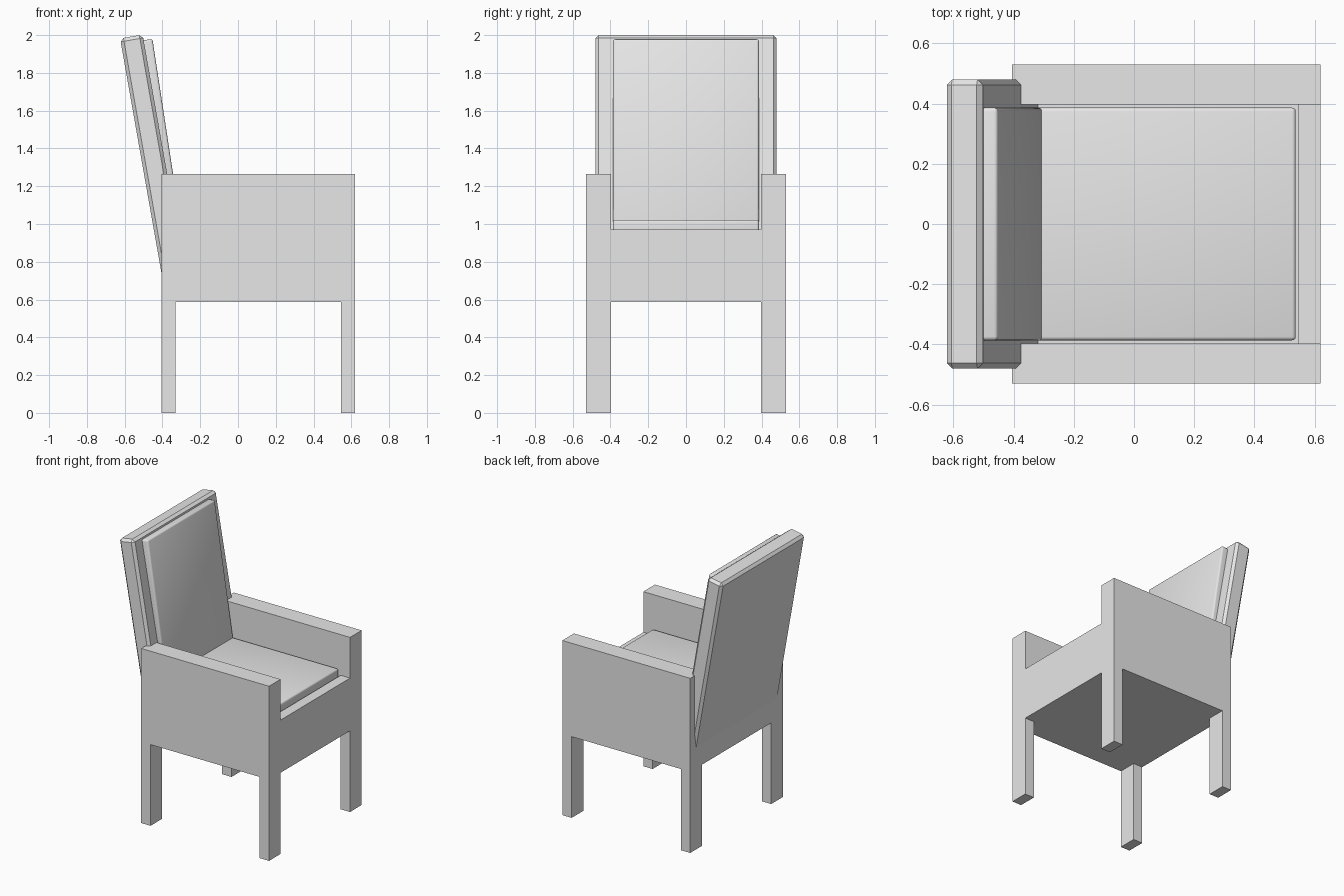
import bpy, bmesh, math

if "Cube" in bpy.data.objects:
    bpy.data.objects.remove(bpy.data.objects["Cube"])

grey = bpy.data.materials.new("light grey")
grey.diffuse_color = (0.8, 0.8, 0.8, 1)
grey.use_nodes = True
grey.node_tree.nodes["Principled BSDF"].inputs["Base Color"].default_value = grey.diffuse_color


def finish(name, bm, smooth=False):
    bmesh.ops.recalc_face_normals(bm, faces=bm.faces)
    me = bpy.data.meshes.new(name)
    bm.to_mesh(me)
    bm.free()
    me.materials.append(grey)
    for p in me.polygons:
        p.use_smooth = smooth
    ob = bpy.data.objects.new(name, me)
    bpy.context.collection.objects.link(ob)
    return ob


def box(name, lo, hi, bevel=0, segments=1, smooth=False):
    bm = bmesh.new()
    bmesh.ops.create_cube(bm, size=1)
    for v in bm.verts:
        v.co = [l if c < 0 else h for c, l, h in zip(v.co, lo, hi)]
    if bevel:
        bmesh.ops.bevel(bm, geom=bm.edges[:], offset=bevel, segments=segments,
                        profile=0.5, affect='EDGES')
    return finish(name, bm, smooth)


# side panels: armrest and two legs in one outline, mirrored by sign
outline = [(-0.405, 0), (-0.33, 0), (-0.33, 0.588), (0.545, 0.588),
           (0.545, 0), (0.62, 0), (0.62, 1.265), (-0.405, 1.265)]
for side, s in (("left", 1), ("right", -1)):
    bm = bmesh.new()
    face = bm.faces.new([bm.verts.new((x, s * 0.397, z)) for x, z in outline])
    ext = bmesh.ops.extrude_face_region(bm, geom=[face])
    for v in ext["geom"]:
        if isinstance(v, bmesh.types.BMVert):
            v.co.y = s * 0.53
    finish(side + "_arm_and_legs", bm)

# seat deck and front rail
box("seat_deck", (-0.405, -0.397, 0.588), (0.545, 0.397, 0.95))
box("front_rail", (0.545, -0.397, 0.588), (0.62, 0.397, 0.97))

# seat cushion
box("seat_cushion", (-0.40, -0.386, 0.93), (0.537, 0.386, 1.022), 0.012, 3, True)

# leaning backrest, pivoted at its top front edge
back = box("backrest", (-0.121, -0.48, -1.36), (0, 0.48, 0), 0.018)
back.location = (-0.505, 0, 2.003)
back.rotation_euler.y = math.radians(-10)

# back cushion
cushion = box("back_cushion", (-0.10, -0.386, -1.03), (0, 0.386, 0), 0.012, 3, True)
cushion.location = (-0.453, 0, 1.98)
cushion.rotation_euler.y = math.radians(-8.7)
